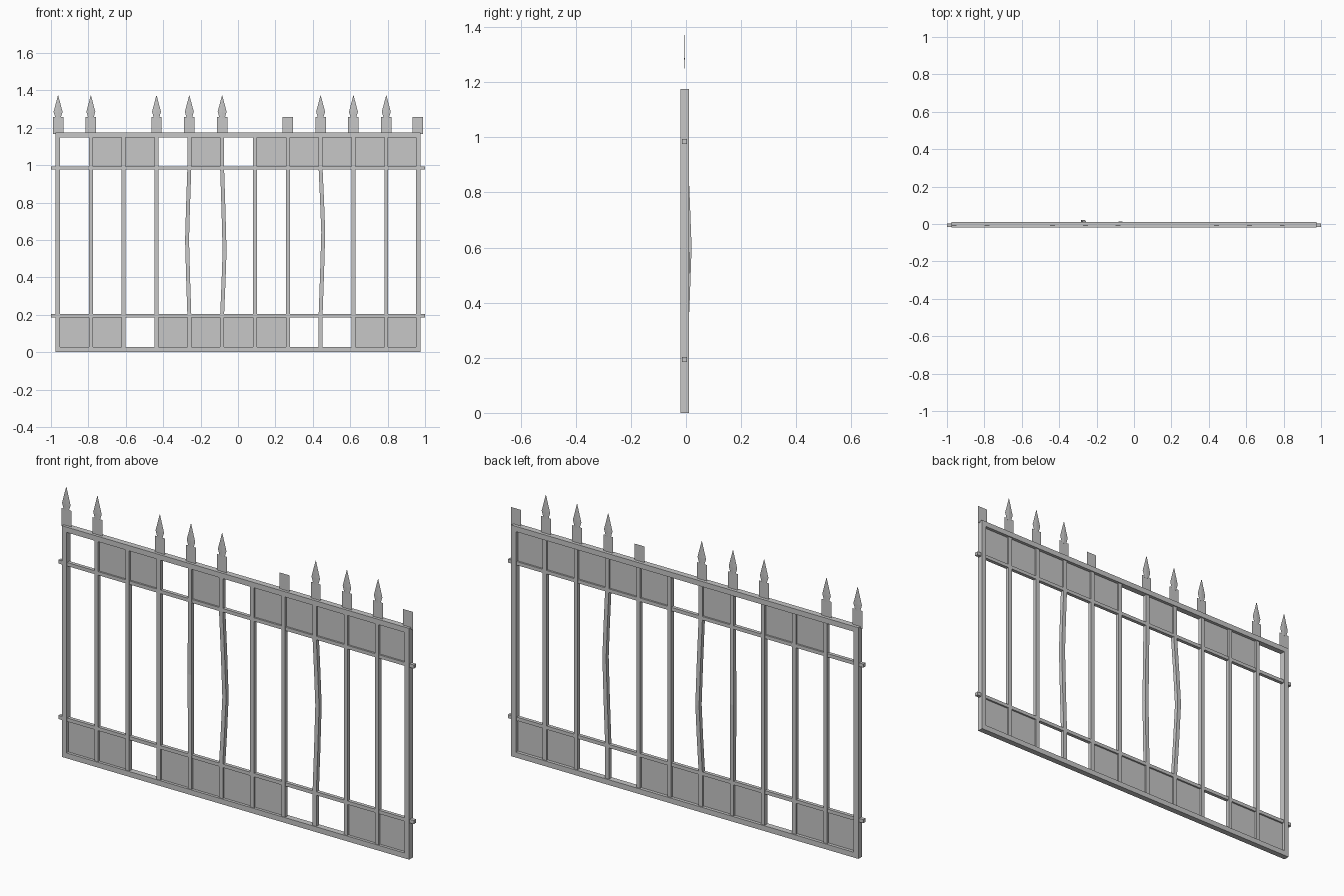
import bpy
import bmesh

cube = bpy.data.objects.get("Cube")
if cube:
    bpy.data.objects.remove(cube, do_unlink=True)

iron = bpy.data.materials.new("light_grey_iron")
iron.use_nodes = True
grey = (0.57, 0.57, 0.57, 1)
iron.diffuse_color = grey
iron.node_tree.nodes["Principled BSDF"].inputs["Base Color"].default_value = grey

MID = -0.006            # depth of the thin parts
STEP = 0.1755           # spacing of the uprights
END = 0.962             # centre of the end posts
upright_x = [-END] + [0.003 + (i - 5.5) * STEP for i in range(1, 11)] + [END]


def finish(name, bm):
    bmesh.ops.recalc_face_normals(bm, faces=bm.faces)
    mesh = bpy.data.meshes.new(name)
    bm.to_mesh(mesh)
    bm.free()
    mesh.materials.append(iron)
    obj = bpy.data.objects.new(name, mesh)
    bpy.context.collection.objects.link(obj)


def loft(name, rings):
    """Join equal rings of points into a capped solid."""
    bm = bmesh.new()
    loops = [[bm.verts.new(p) for p in ring] for ring in rings]
    n = len(loops[0])
    for a, b in zip(loops, loops[1:]):
        for k in range(n):
            j = (k + 1) % n
            bm.faces.new((a[k], a[j], b[j], b[k]))
    bm.faces.new(loops[0])
    bm.faces.new(loops[-1])
    finish(name, bm)


def rect(x0, x1, y0, y1, z):
    return [(x0, y0, z), (x1, y0, z), (x1, y1, z), (x0, y1, z)]


def box(name, x0, x1, y0, y1, z0, z1):
    loft(name, [rect(x0, x1, y0, y1, z) for z in (z0, z1)])


def sheet(name, x0, x1, z0, z1):
    bm = bmesh.new()
    corners = ((x0, z0), (x1, z0), (x1, z1), (x0, z1))
    bm.faces.new([bm.verts.new((x, MID, z)) for x, z in corners])
    finish(name, bm)


# Outer frame
EDGE, INNER, TOP, BAND = 0.977, 0.951, 1.176, 0.027
FRONT, BACK = -0.02, 0.01
box("frame_bottom", -EDGE, EDGE, FRONT, BACK, 0, BAND)
box("frame_top", -EDGE, EDGE, FRONT, BACK, TOP - BAND, TOP)
for side, s in (("left", 1), ("right", -1)):
    x0, x1 = sorted((s * INNER, s * EDGE))
    box("frame_post_" + side, x0, x1, FRONT, BACK, BAND, TOP - BAND)

# Cross rails that stick out at both ends
for name, z in (("lower_rail", 0.194), ("upper_rail", 0.985)):
    box(name, -1, 1, -0.015, 0.003, z - 0.009, z + 0.009)

# Upright bars, three of them bent: index -> (sideways, depth, height of bend)
bends = {4: (-0.012, 0.016, 0.6), 5: (0.013, 0.008, 0.54), 8: (0.014, 0.002, 0.64)}
for i in range(1, 11):
    dx, dy, peak = bends.get(i, (0, 0, 0))
    path = [(0.01, 0), (TOP - 0.01, 0)]
    if i in bends:
        path[1:1] = [(0.2, 0), ((0.2 + peak) / 2, 0.55), (peak, 1),
                     ((0.98 + peak) / 2, 0.55), (0.98, 0)]
    rings = []
    for z, w in path:
        x, y = upright_x[i] + dx * w, MID + dy * w
        rings.append(rect(x - 0.0105, x + 0.0105, y - 0.0105, y + 0.0105, z))
    loft("upright_bar_%d" % i, rings)

# Thin infill panels in the upper and lower bands
for name, cells, z0, z1 in (("lower_panel", (0, 1, 3, 4, 5, 6, 9, 10), 0.02, 0.194),
                            ("upper_panel", (1, 2, 4, 6, 7, 8, 9, 10), 0.985, 1.16)):
    for c in cells:
        sheet("%s_%d" % (name, c), upright_x[c], upright_x[c + 1], z0, z1)

# Flat finial bases, most of them topped by a spearhead
for i, x in enumerate(upright_x):
    if i in (2, 6):
        continue
    sheet("finial_base_%d" % i, x - 0.028, x + 0.028, TOP - 0.01, 1.258)
    if i in (7, 11):
        continue
    rings = []
    for z, w, d in ((1.25, 0.013, 0.001), (1.285, 0.024, 0.0015), (1.372, 0.001, 0.0005)):
        rings.append([(x - w, MID, z), (x, MID - d, z), (x + w, MID, z), (x, MID + d, z)])
    loft("spearhead_%d" % i, rings)
